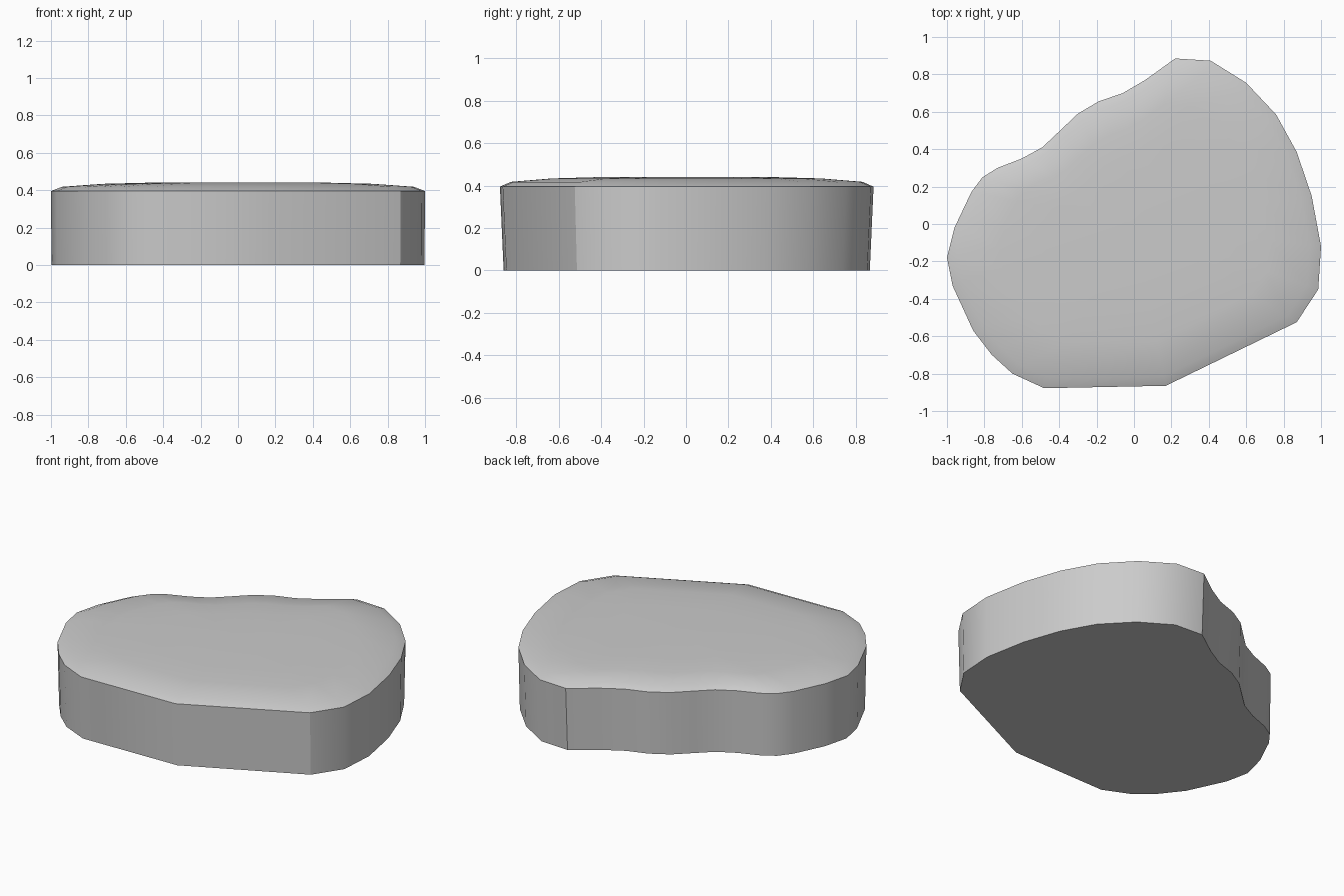
import bpy, bmesh, math

if "Cube" in bpy.data.objects:
    bpy.data.objects.remove(bpy.data.objects["Cube"])

# Outline of the slab seen from above, counter-clockwise
outline = [(1.0, -.12), (.95, .15), (.87, .385), (.76, .585), (.60, .755), (.41, .873),
           (.22, .885), (.06, .77), (-.06, .70), (-.19, .655), (-.30, .59), (-.40, .495),
           (-.49, .41), (-.60, .35), (-.73, .30), (-.81, .25), (-.87, .17), (-.96, -.02),
           (-1.0, -.18), (-.97, -.33), (-.86, -.57), (-.76, -.70), (-.65, -.80),
           (-.48, -.878), (.17, -.865), (.87, -.525), (.985, -.35)]

# Stacked rings: x scale, y scale, height
rings = [(.997, .98, 0), (1, 1, .395), (.94, .94, .418), (.72, .72, .434), (.48, .48, .44)]

bm = bmesh.new()
levels = [[bm.verts.new((x * sx, y * sy, z)) for x, y in outline] for sx, sy, z in rings]
n = len(outline)

# Side wall and domed top
for low, high in zip(levels, levels[1:]):
    for i in range(n):
        j = (i + 1) % n
        bm.faces.new((low[i], low[j], high[j], high[i]))

# Flat underside and centre of the top
bm.faces.new(levels[0][::-1])
centre = bm.verts.new((0, 0, .441))
for i in range(n):
    bm.faces.new((levels[-1][i], levels[-1][(i + 1) % n], centre))
bmesh.ops.recalc_face_normals(bm, faces=bm.faces[:])

mesh = bpy.data.meshes.new("stone_slab")
bm.to_mesh(mesh)
bm.free()
slab = bpy.data.objects.new("stone_slab", mesh)
bpy.context.collection.objects.link(slab)
bpy.context.view_layer.objects.active = slab
slab.select_set(True)
bpy.ops.object.shade_smooth_by_angle(angle=math.radians(30))
